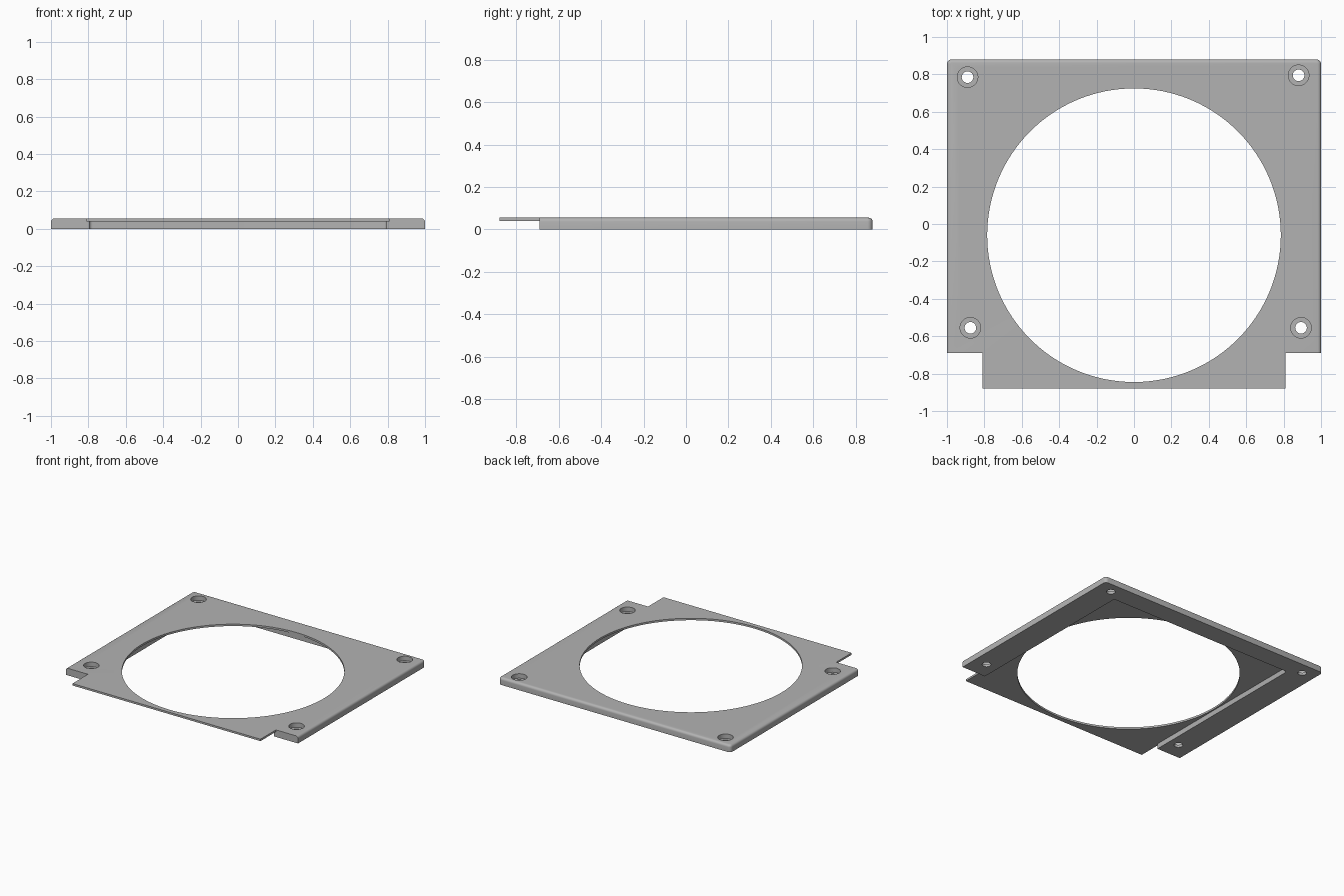
import bpy, bmesh

if "Cube" in bpy.data.objects:
    bpy.data.objects.remove(bpy.data.objects["Cube"])

TOP, SHEET, BACK, NOTCH = 0.055, 0.04, 0.88, -0.69

grey = bpy.data.materials.new("plain grey")
grey.use_nodes = True
grey.diffuse_color = (0.45, 0.45, 0.45, 1)
grey.node_tree.nodes["Principled BSDF"].inputs["Base Color"].default_value = grey.diffuse_color


def round_edges(bm, test, radius, segments):
    edges = [e for e in bm.edges if test(*(v.co for v in e.verts))]
    bmesh.ops.bevel(bm, geom=edges, offset=radius, segments=segments,
                    profile=0.5, affect='EDGES')


def prism(name, outline, z0, z1, corner=None):
    """Extrude an outline; corner = (y, radius) rounds its rear upright edges."""
    bm = bmesh.new()
    face = bm.faces.new([bm.verts.new((x, y, z0)) for x, y in outline])
    ext = bmesh.ops.extrude_face_region(bm, geom=[face])["geom"]
    for v in ext:
        if isinstance(v, bmesh.types.BMVert):
            v.co.z = z1
    bmesh.ops.recalc_face_normals(bm, faces=bm.faces[:])
    if corner:
        y, radius = corner
        round_edges(bm, lambda a, b: abs(a.z - b.z) > 0.01 and a.y > y - 0.01, radius, 5)
    return bm, name


def finish(bm, name):
    mesh = bpy.data.meshes.new(name)
    bm.to_mesh(mesh)
    bm.free()
    ob = bpy.data.objects.new(name, mesh)
    bpy.context.collection.objects.link(ob)
    mesh.materials.append(grey)
    return ob


def cylinder(name, x, y, z0, z1, radius, sides):
    bpy.ops.mesh.primitive_cylinder_add(vertices=sides, radius=radius, depth=z1 - z0,
                                        location=(x, y, (z0 + z1) / 2))
    ob = bpy.context.object
    ob.name = name
    ob.data.materials.append(grey)
    return ob


def cut(target, cutter):
    cutter.hide_render = True
    mod = target.modifiers.new("cut", 'BOOLEAN')
    mod.operation, mod.solver, mod.object = 'DIFFERENCE', 'EXACT', cutter
    bpy.context.view_layer.objects.active = target
    bpy.ops.object.modifier_apply(modifier=mod.name)
    bpy.data.objects.remove(cutter)


def mirrored(half):
    return half + [(-x, y) for x, y in reversed(half)]


# Plate with a front tab and rounded rear corners
bm, name = prism("mounting_plate",
                 mirrored([(0.81, -0.88), (0.81, NOTCH), (1, NOTCH), (1, BACK)]),
                 0, TOP, (BACK, 0.025))
# Rounded upper rim along the sides and back
round_edges(bm, lambda a, b: min(a.z, b.z) > TOP - 0.001
            and min(abs(a.x) + max(a.y - BACK + 0.03, 0),
                    abs(b.x) + max(b.y - BACK + 0.03, 0)) > 0.99
            and max(a.y, b.y) > 0, 0.018, 4)
plate = finish(bm, name)

# Underside recess, open towards the front, which also thins the tab
cut(plate, finish(*prism("recess_cutter",
    mirrored([(0.9, -1), (0.9, NOTCH), (0.795, NOTCH), (0.795, 0.73)]),
    -0.1, SHEET, (0.73, 0.018))))

# Large round opening
cut(plate, cylinder("opening_cutter", 0, -0.06, -0.1, 0.2, 0.785, 128))

# Counterbored screw holes
for x, y in [(-0.89, 0.785), (0.88, 0.795), (-0.875, -0.555), (0.893, -0.555)]:
    cut(plate, cylinder("bore_cutter", x, y, 0.02, 0.2, 0.055, 40))
    cut(plate, cylinder("hole_cutter", x, y, -0.1, 0.2, 0.031, 32))

# Smooth the curves, keep the edges crisp
bpy.ops.object.select_all(action='DESELECT')
plate.select_set(True)
bpy.context.view_layer.objects.active = plate
bpy.ops.object.shade_smooth_by_angle(angle=0.52)
